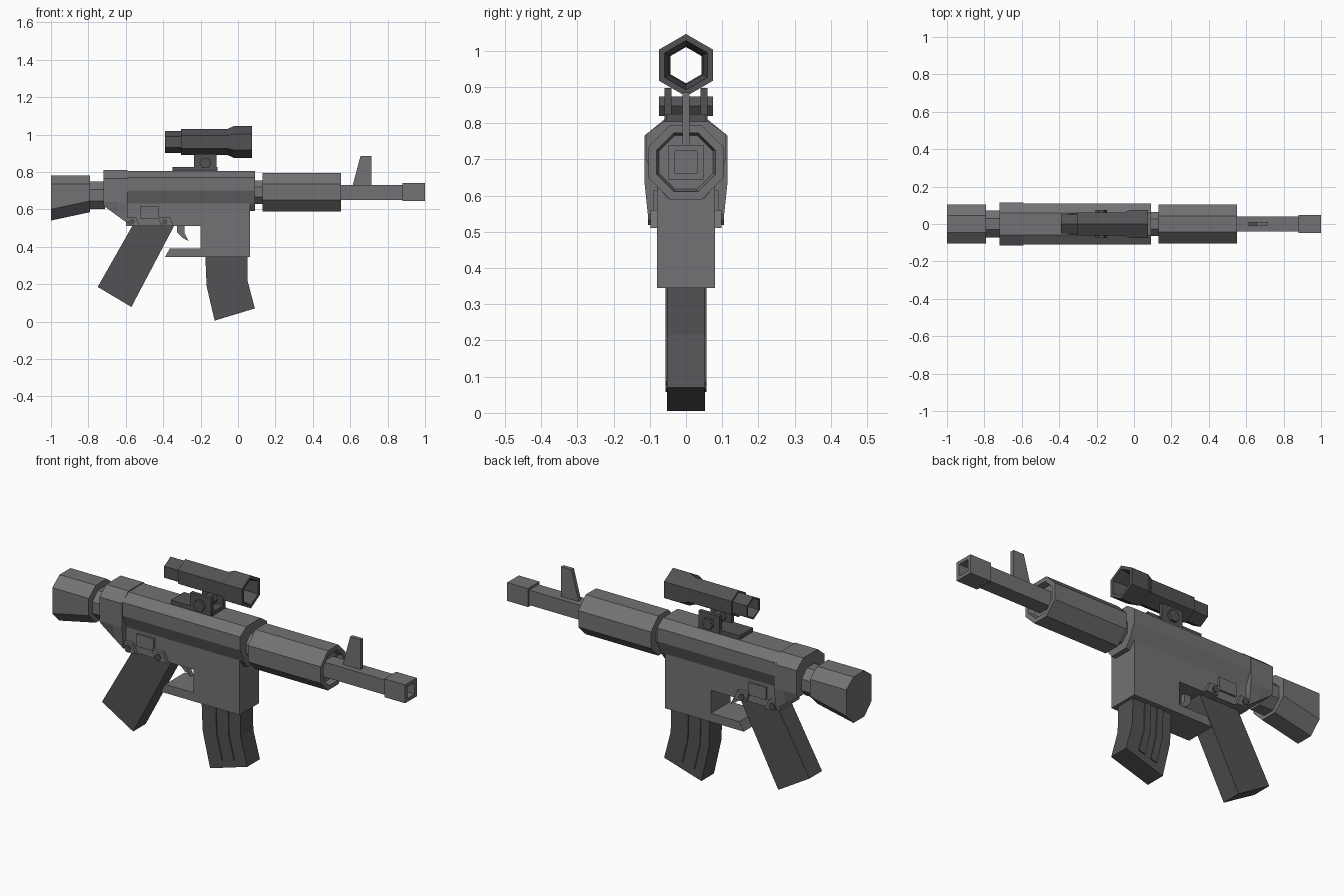
import bpy, bmesh, math
from mathutils import Vector

cube = bpy.data.objects.get("Cube")
if cube:
    bpy.data.objects.remove(cube, do_unlink=True)


def material(name, rgb):
    m = bpy.data.materials.new(name)
    m.use_nodes = True
    m.diffuse_color = (*rgb, 1)
    m.node_tree.nodes["Principled BSDF"].inputs["Base Color"].default_value = (*rgb, 1)
    return m


GREY = material("gunmetal grey", (0.17, 0.17, 0.18))
DARK = material("dark grey", (0.085, 0.085, 0.09))


def finish(name, bm, mat):
    bmesh.ops.recalc_face_normals(bm, faces=bm.faces)
    mesh = bpy.data.meshes.new(name)
    bm.to_mesh(mesh)
    bm.free()
    mesh.materials.append(mat)
    ob = bpy.data.objects.new(name, mesh)
    bpy.context.collection.objects.link(ob)
    return ob


def loft(name, rings, mat, closed=False):
    """Skin rings of points; capped at the ends, or joined end to start."""
    bm = bmesh.new()
    loops = [[bm.verts.new(p) for p in ring] for ring in rings]
    pairs = list(zip(loops, loops[1:]))
    if closed:
        pairs.append((loops[-1], loops[0]))
    else:
        bm.faces.new(loops[0])
        bm.faces.new(loops[-1])
    for a, b in pairs:
        for i in range(len(a)):
            j = (i + 1) % len(a)
            bm.faces.new((a[i], a[j], b[j], b[i]))
    return finish(name, bm, mat)


def plate(name, outline, y0, y1, mat):
    """Side outline in x and z, given thickness along y."""
    return loft(name, [[(x, y, z) for x, z in outline] for y in (y0, y1)], mat)


def box(name, x0, x1, y0, y1, z0, z1, mat):
    return plate(name, [(x0, z0), (x1, z0), (x1, z1), (x0, z1)], y0, y1, mat)


def ring(x, r, z, sides, turn):
    """Regular polygon around the x axis; r is the corner radius."""
    return [(x, r * math.cos(a), z + r * math.sin(a))
            for a in (2 * math.pi * i / sides + turn for i in range(sides))]


def turned(name, stations, z, sides, turn, mat, closed=False):
    return loft(name, [ring(x, r, z, sides, turn) for x, r in stations], mat, closed)


def section(x, half):
    """Mirrored cross-section at x from its right half, listed top to bottom."""
    return [(x, y, z) for y, z in half] + [(x, -y, z) for y, z in reversed(half)]


OCT, SQ, HEX = math.pi / 8, math.pi / 4, math.pi / 2
AXIS = 0.692

# Shoulder stock and its tube
def stock_half(low):
    return [(0.045, 0.78), (0.105, 0.735), (0.105, low + 0.06), (0.045, low)]

loft("stock", [section(-1.0, stock_half(0.54)), section(-0.79, stock_half(0.585))], GREY)
turned("stock_tube", [(-0.80, 0.079), (-0.71, 0.079)], 0.675, 8, OCT, GREY)

# Receiver
body = [(0.06, 0.805), (0.11, 0.77), (0.11, 0.70), (0.08, 0.63), (0.05, 0.59)]
loft("receiver", [section(-0.60, body), section(0.09, body)], GREY)

# Rear housing, sloping down toward the grip
def rear_half(low, wide):
    return [(0.06, 0.81), (wide, 0.765), (wide, 0.64), (wide - 0.012, low)]

loft("rear_housing", [section(-0.72, rear_half(0.62, 0.115)),
                      section(-0.645, rear_half(0.565, 0.115)),
                      section(-0.59, rear_half(0.525, 0.115))], GREY)

# Lower frame, magazine well and trigger guard
box("lower_frame", -0.60, -0.19, -0.08, 0.08, 0.51, 0.64, GREY)
box("magazine_well", -0.20, 0.065, -0.08, 0.08, 0.345, 0.66, GREY)
plate("trigger_guard", [(-0.39, 0.345), (-0.19, 0.345), (-0.19, 0.39), (-0.365, 0.39)],
      -0.08, 0.08, GREY)
plate("trigger", [(-0.325, 0.52), (-0.325, 0.475), (-0.30, 0.45), (-0.265, 0.43),
                  (-0.285, 0.47), (-0.285, 0.52)], -0.012, 0.012, GREY)

# Grip
plate("grip", [(-0.565, 0.53), (-0.34, 0.53), (-0.345, 0.505), (-0.57, 0.078),
               (-0.75, 0.185), (-0.56, 0.52)], -0.052, 0.052, DARK)


def hex_bolt(name, x, z, r, y0, y1, mat):
    outline = [(x + r * math.cos(math.pi * i / 3), z + r * math.sin(math.pi * i / 3))
               for i in range(6)]
    return plate(name, outline, y0, y1, mat)


# Side lugs and bolts
for side, s in (("left", 1), ("right", -1)):
    for where, x0, x1 in (("rear", -0.60, -0.525), ("front", -0.43, -0.345)):
        plate(f"{where}_lug_{side}", [(x0, 0.56), (x1 - 0.02, 0.56), (x1, 0.51), (x0 + 0.02, 0.51)],
              s * 0.05, s * 0.098, GREY)
        hex_bolt(f"{where}_bolt_{side}", (x0 + x1) / 2 - 0.005, 0.533, 0.017,
                 s * 0.09, s * 0.105, DARK)
    box(f"frame_block_{side}", -0.525, -0.425, s * 0.07, s * 0.09, 0.55, 0.615, GREY)

# Curved magazine with raised ribs
rear_edge = [(-0.175, 0.36), (-0.168, 0.19), (-0.125, 0.005)]
front_edge = [(0.05, 0.36), (0.052, 0.215), (0.09, 0.07)]
plate("magazine", rear_edge + front_edge[::-1], -0.052, 0.052, DARK)


def across(t, stop):
    """Line down the magazine at fraction t between its two edges."""
    pts = [Vector(a).lerp(Vector(b), t) for a, b in zip(rear_edge, front_edge)]
    pts[2] = pts[1].lerp(pts[2], stop)
    return [tuple(p) for p in pts]


for side, s in (("left", 1), ("right", -1)):
    for n, (t0, t1) in enumerate(((0.22, 0.38), (0.54, 0.70))):
        outline = across(t0, 0.78) + across(t1, 0.78)[::-1]
        plate(f"magazine_rib_{side}_{n + 1}", outline, s * 0.04, s * 0.057, DARK)

# Handguard with a recessed front
turned("barrel_neck", [(0.08, 0.068), (0.14, 0.068)], AXIS, 8, OCT, GREY)
turned("handguard", [(0.13, 0.075), (0.13, 0.112), (0.55, 0.112), (0.55, 0.088), (0.52, 0.080)],
       AXIS, 8, OCT, GREY)

# Barrel, hollow square muzzle and front sight
turned("barrel", [(0.50, 0.055), (0.89, 0.055)], 0.69, 4, SQ, GREY)
turned("muzzle", [(0.88, 0.045), (0.88, 0.068), (1.0, 0.068), (1.0, 0.043), (0.91, 0.043)],
       0.692, 4, SQ, GREY)
plate("front_sight", [(0.615, 0.72), (0.615, 0.735), (0.655, 0.885), (0.715, 0.885), (0.715, 0.72)],
      -0.01, 0.01, GREY)

# Open tube scope
turned("scope", [(-0.39, 0.060), (-0.305, 0.060), (-0.305, 0.070), (-0.055, 0.070),
                 (-0.02, 0.086), (0.075, 0.086), (0.075, 0.068), (0.0, 0.054),
                 (-0.39, 0.050)], 0.96, 6, HEX, DARK, closed=True)

# Scope mount: base rail, two cheeks and a cross bolt
box("mount_base", -0.35, -0.11, -0.055, 0.055, 0.79, 0.825, DARK)
for side, s in (("left", 1), ("right", -1)):
    box(f"mount_cheek_{side}", -0.235, -0.115, s * 0.04, s * 0.06, 0.80, 0.897, DARK)
hex_bolt("mount_bolt", -0.175, 0.847, 0.031, -0.075, 0.075, DARK)
